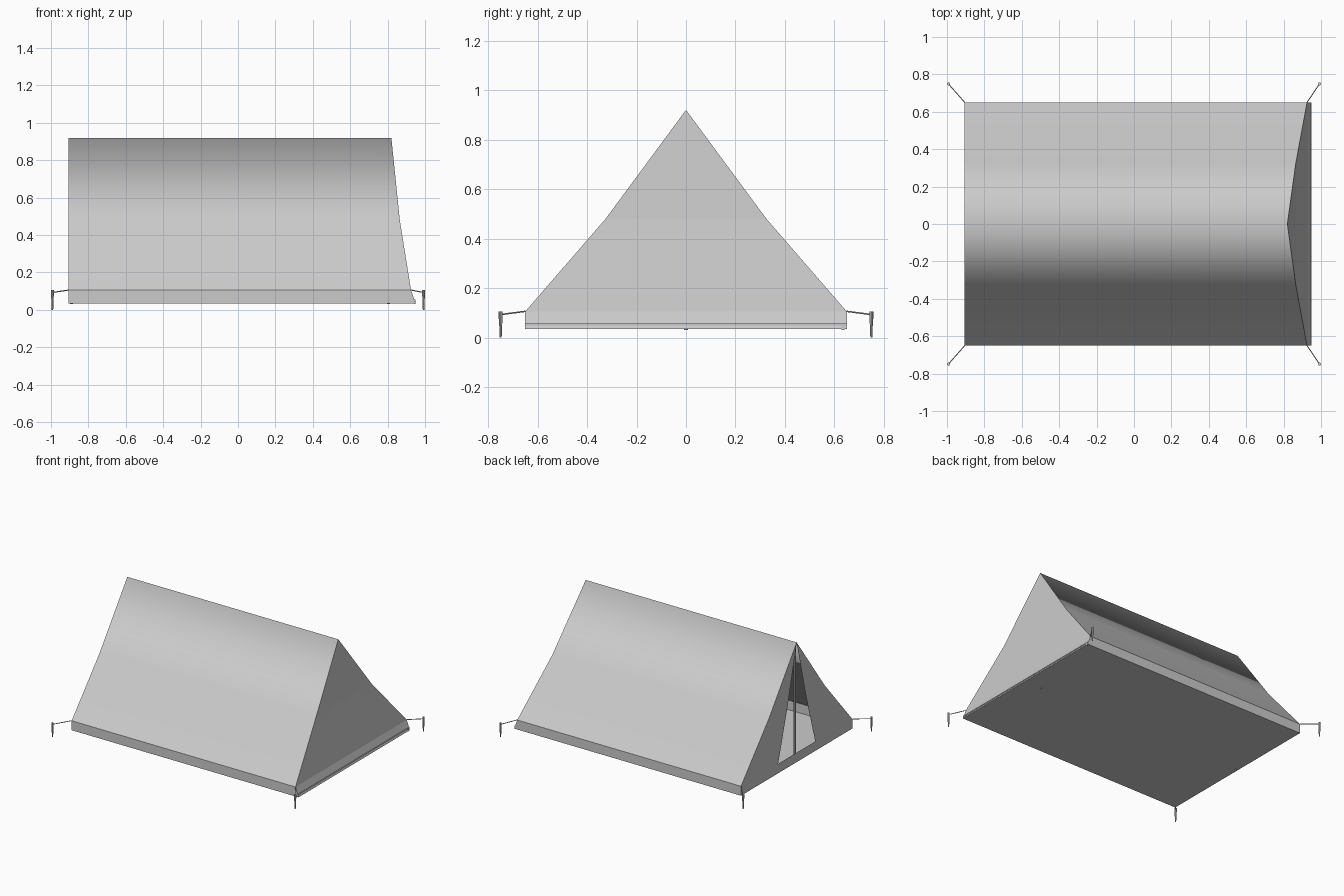
import bpy, bmesh
from mathutils import Vector

if "Cube" in bpy.data.objects:
    bpy.data.objects.remove(bpy.data.objects["Cube"])

# Levels from ground to ridge: half width, height, front-end x
LEVELS = [(0.65, 0.035, 0.95), (0.65, 0.105, 0.925), (0.325, 0.48, 0.865), (0.0, 0.92, 0.82)]
BACK = -0.905
DOOR = 1 / 3          # door width relative to the tent profile
CENTRE = Vector((0, 0, 0.3))


def sheet(name, polys, smooth=False):
    """Fabric sheet from polygons, shared corners welded, normals outward."""
    bm = bmesh.new()
    for poly in polys:
        bm.faces.new([bm.verts.new(p) for p in poly])
    bmesh.ops.remove_doubles(bm, verts=bm.verts, dist=1e-4)
    bm.normal_update()
    for f in bm.faces:
        if f.normal.dot(f.calc_center_median() - CENTRE) < 0:
            f.normal_flip()
        f.smooth = smooth
    me = bpy.data.meshes.new(name)
    bm.to_mesh(me)
    bm.free()
    ob = bpy.data.objects.new(name, me)
    bpy.context.collection.objects.link(ob)
    return ob


def rod(name, a, b, r1, r2=None, sides=8):
    """Straight round bar from a to b, optionally tapered."""
    a, b = Vector(a), Vector(b)
    d = b - a
    bpy.ops.mesh.primitive_cone_add(vertices=sides, radius1=r1, radius2=r1 if r2 is None else r2,
                                    depth=d.length, location=(a + b) / 2,
                                    rotation=d.to_track_quat('Z', 'Y').to_euler())
    ob = bpy.context.object
    ob.name = name
    bpy.ops.object.shade_smooth_by_angle()
    return ob


def box(name, loc, size):
    bpy.ops.mesh.primitive_cube_add(size=1, location=loc)
    ob = bpy.context.object
    ob.name = name
    ob.scale = size
    return ob


def side_strip(lo, hi, s):
    (w0, z0, x0), (w1, z1, x1) = lo, hi
    return [(BACK, s * w0, z0), (x0, s * w0, z0), (x1, s * w1, z1), (BACK, s * w1, z1)]


# Roof slopes (soft ridge) and low vertical side walls
sheet("roof", [side_strip(LEVELS[i], LEVELS[i + 1], s) for s in (-1, 1) for i in (1, 2)], True)
sheet("side_walls", [side_strip(LEVELS[0], LEVELS[1], s) for s in (-1, 1)])

# Closed leaning end wall
end = []
for (w0, z0, x0), (w1, z1, x1) in zip(LEVELS, LEVELS[1:]):
    poly = [(x0, -w0, z0), (x0, w0, z0), (x1, w1, z1)]
    if w1:
        poly.append((x1, -w1, z1))
    end.append(poly)
sheet("closed_end", end)

# Open end wall with the narrow door gap above a sill
w, z, _ = LEVELS[0]
sill = LEVELS[1][1]
door = [[(BACK, -w, z), (BACK, w, z), (BACK, w, sill), (BACK, w * DOOR, sill),
         (BACK, -w * DOOR, sill), (BACK, -w, sill)]]
for s in (-1, 1):
    for (w0, z0, _), (w1, z1, _) in zip(LEVELS[1:], LEVELS[2:]):
        poly = [(BACK, s * w0, z0), (BACK, s * w0 * DOOR, z0), (BACK, s * w1 * DOOR, z1)]
        if w1:
            poly.append((BACK, s * w1, z1))
        door.append(poly)
sheet("door_end", door)

# Groundsheet
sheet("floor", [[(BACK, -w, z), (0.95, -w, z), (0.95, w, z), (BACK, w, z)]])

# Zip along the foot of the closed end, with its pull
box("zip_tape", (0.944, 0, 0.052), (0.008, 1.3, 0.008))
box("zip_pull", (0.946, 0.635, 0.041), (0.006, 0.012, 0.02))

# Two upright poles poking through the floor
for name, x in (("rear_pole", -0.89), ("front_pole", 0.805)):
    rod(name, (x, 0, 0.03), (x, 0, 0.9), 0.008)

# Pegs and guy ropes at the four corners
for sx, cx in ((-1, BACK), (1, 0.925)):
    for sy in (-1, 1):
        px, py = sx * 0.992, sy * 0.749
        rod("peg_point", (px, py, 0), (px, py, 0.075), 0.004, 0.007)
        rod("peg_head", (px, py, 0.075), (px, py, 0.105), 0.008)
        rod("guy_rope", (cx, sy * 0.65, 0.106), (px, py, 0.093), 0.003, sides=6)
